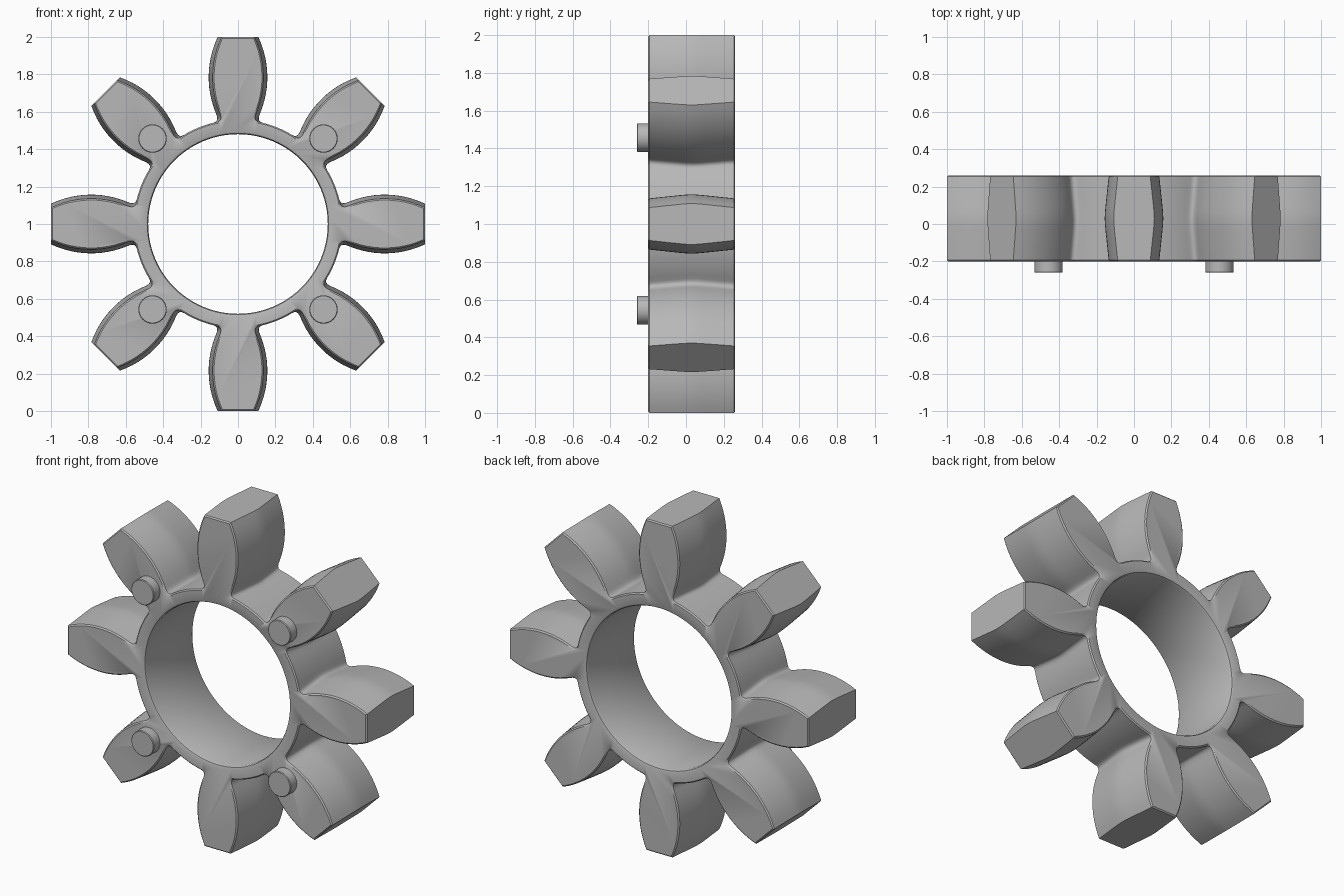
import bpy
import bmesh
import math
from mathutils import Vector

TEETH = 8
RING_OUT, RING_IN, TIP = 0.557, 0.48, 1.0
FRONT, BACK = -0.2, 0.26
MID, HALF = (FRONT + BACK) / 2, (BACK - FRONT) / 2
CHAMFER = 0.007
CROWN = 0.022
ARC_STEPS = 12          # inner bore segments per tooth

cube = bpy.data.objects.get("Cube")
if cube:
    bpy.data.objects.remove(cube, do_unlink=True)

grey = bpy.data.materials.new("plain grey")
grey.use_nodes = True
grey.diffuse_color = (0.48, 0.48, 0.48, 1)
bsdf = grey.node_tree.nodes["Principled BSDF"]
bsdf.inputs["Base Color"].default_value = grey.diffuse_color
bsdf.inputs["Roughness"].default_value = 0.6


def finish(bm, name, angle):
    bmesh.ops.recalc_face_normals(bm, faces=bm.faces)
    mesh = bpy.data.meshes.new(name)
    bm.to_mesh(mesh)
    bm.free()
    mesh.materials.append(grey)
    obj = bpy.data.objects.new(name, mesh)
    bpy.context.collection.objects.link(obj)
    bpy.ops.object.select_all(action="DESELECT")
    obj.select_set(True)
    bpy.context.view_layer.objects.active = obj
    bpy.ops.object.shade_smooth_by_angle(angle=math.radians(angle))
    return obj


def half_outline(inset, trim):
    """Half a tooth, from the valley middle to the tip, as (width, radial) pairs."""
    ring = RING_OUT - trim

    def flank(v):
        radius = 0.5
        w = 0.157 - radius + math.sqrt(radius ** 2 - (v - 0.785) ** 2)
        return Vector((w - inset - trim, v))

    def on_ring(a):
        return Vector((ring * math.sin(a), ring * math.cos(a)))

    # flank meets ring
    v = ring
    for _ in range(8):
        v = math.sqrt(ring ** 2 - flank(v).x ** 2)
    corner = flank(v)
    root = math.atan2(corner.x, corner.y) + 0.065
    edge = math.pi / TEETH
    points = [on_ring(edge + (root - edge) * i / 4) for i in range(4)]
    # root fillet
    start, end = on_ring(root), flank(v + 0.045)
    for i in range(6):
        t = i / 5
        points.append(start * (1 - t) ** 2 + corner * 2 * t * (1 - t) + end * t ** 2)
    # barrel-shaped flank
    low, high = v + 0.045, TIP - trim
    points += [flank(low + (high - low) * i / 12) for i in range(1, 13)]
    return points


def outline(inset, trim):
    """One list of (x, z) points per tooth; the last valley point belongs to the next."""
    right = half_outline(inset, trim)
    tooth = right + [Vector((-p.x, p.y)) for p in reversed(right[1:])]
    sectors = []
    for k in range(TEETH):
        a = math.tau * k / TEETH
        s, c = math.sin(a), math.cos(a)
        sectors.append([(p.x * c - p.y * s, p.x * s + p.y * c) for p in tooth])
    return sectors


def add_loop(bm, points, y):
    return [bm.verts.new((x, y, z + 1)) for x, z in points]


def skin(bm, loops):
    for a, b in zip(loops, loops[1:]):
        n = len(a)
        for i in range(n):
            j = (i + 1) % n
            bm.faces.new((a[i], a[j], b[j], b[i]))


# Toothed ring: crowned outer skin
bm = bmesh.new()
soft = 0.03
full = math.sqrt(HALF ** 2 + soft ** 2) - soft
outer = []
for t in (-HALF, CHAMFER - HALF, -0.12, -0.06, -0.03, 0,
          0.03, 0.06, 0.12, HALF - CHAMFER, HALF):
    inset = CROWN * (math.sqrt(t * t + soft * soft) - soft) / full
    trim = CHAMFER if abs(t) == HALF else 0
    points = [p for sector in outline(inset, trim) for p in sector]
    outer.append(add_loop(bm, points, MID + t))
skin(bm, outer)

# Bore with eased rims
count = TEETH * ARC_STEPS
bore = []
for y, r in ((FRONT, RING_IN + 0.014), (FRONT + 0.004, RING_IN + 0.005),
             (FRONT + 0.014, RING_IN), (BACK - 0.014, RING_IN),
             (BACK - 0.004, RING_IN + 0.005), (BACK, RING_IN + 0.014)):
    circle = []
    for i in range(count):
        a = math.tau * (i / count - 0.5 / TEETH)
        circle.append((-r * math.sin(a), r * math.cos(a)))
    bore.append(add_loop(bm, circle, y))
skin(bm, bore)

# Flat end faces, one per tooth
per = len(outer[0]) // TEETH
for rim, hole in ((outer[0], bore[0]), (outer[-1], bore[-1])):
    for k in range(TEETH):
        edge = [rim[(k * per + i) % len(rim)] for i in range(per + 1)]
        arc = [hole[(k * ARC_STEPS + i) % count] for i in range(ARC_STEPS + 1)]
        bm.faces.new(edge + arc[::-1])
finish(bm, "toothed_ring", 36)

# Spacer pegs on the front of the diagonal teeth
for side, sx in (("left", 1), ("right", -1)):
    for level, sz in (("upper", 1), ("lower", -1)):
        bm = bmesh.new()
        bmesh.ops.create_cone(bm, cap_ends=True, segments=40,
                              radius1=0.076, radius2=0.076, depth=0.08)
        rim = [e for e in bm.edges if all(v.co.z > 0 for v in e.verts)]
        bmesh.ops.bevel(bm, geom=rim, offset=0.004, segments=1, affect="EDGES")
        peg = finish(bm, f"{level}_{side}_peg", 36)
        peg.rotation_euler.x = math.pi / 2
        peg.location = (sx * 0.457, -0.22, 1 + sz * 0.457)
